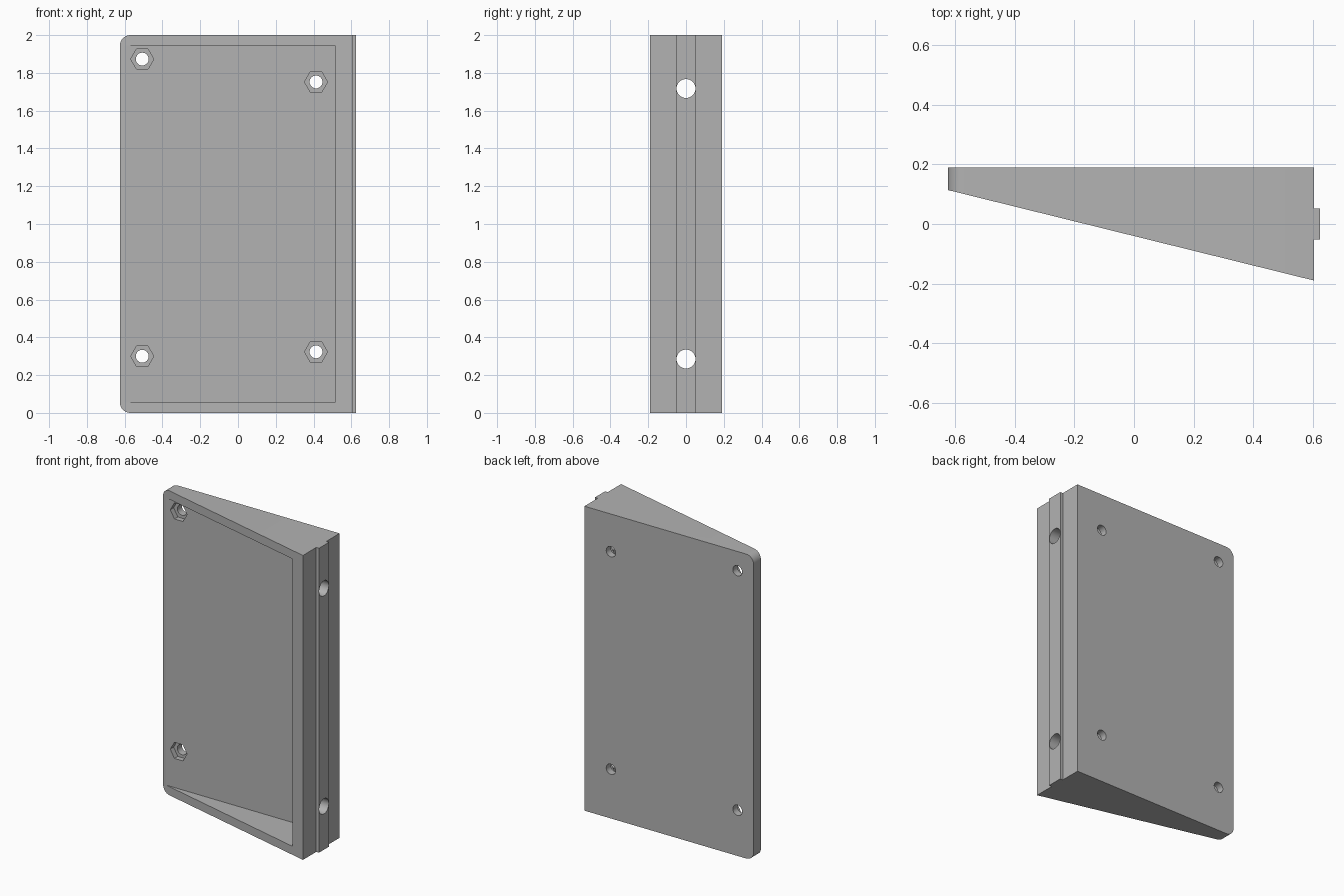
import bpy
import bmesh
import math
from mathutils import Matrix, Vector

if "Cube" in bpy.data.objects:
    bpy.data.objects.remove(bpy.data.objects["Cube"], do_unlink=True)

# Main sizes
HEIGHT = 2.0
LEFT, RIGHT, RIB_END = -0.625, 0.605, 0.625
BACK, FRONT, TIP = 0.19, -0.19, 0.114
FLOOR = 0.108
CORNER = 0.055

grey = bpy.data.materials.new("Grey")
grey.use_nodes = True
grey.diffuse_color = (0.45, 0.45, 0.45, 1)
grey.node_tree.nodes["Principled BSDF"].inputs["Base Color"].default_value = (0.45, 0.45, 0.45, 1)


def finish(name, bm):
    bmesh.ops.recalc_face_normals(bm, faces=bm.faces)
    mesh = bpy.data.meshes.new(name)
    bm.to_mesh(mesh)
    bm.free()
    mesh.materials.append(grey)
    obj = bpy.data.objects.new(name, mesh)
    bpy.context.collection.objects.link(obj)
    return obj


def box(name, low, high):
    low, high = Vector(low), Vector(high)
    bm = bmesh.new()
    place = Matrix.Translation((low + high) / 2) @ Matrix.Diagonal((*(high - low), 1))
    bmesh.ops.create_cube(bm, size=1, matrix=place)
    return finish(name, bm)


def rod(name, centre, radius, length, axis, sides=32):
    bm = bmesh.new()
    turn = Matrix.Rotation(math.pi / 2, 4, axis)
    bmesh.ops.create_cone(bm, cap_ends=True, segments=sides, radius1=radius,
                          radius2=radius, depth=length,
                          matrix=Matrix.Translation(centre) @ turn)
    return finish(name, bm)


def cut(obj, cutters):
    for cutter in cutters:
        mod = obj.modifiers.new("Cut", "BOOLEAN")
        mod.operation = "DIFFERENCE"
        mod.solver = "EXACT"
        mod.object = cutter
        bpy.ops.object.select_all(action="DESELECT")
        bpy.context.view_layer.objects.active = obj
        obj.select_set(True)
        bpy.ops.object.modifier_apply(modifier=mod.name)


# Wedge body: rounded outline pushed through the depth, then sliced along the slope
outline = [(RIGHT, 0), (RIGHT, HEIGHT)]
for z, start in ((HEIGHT - CORNER, 90), (CORNER, 180)):
    for i in range(9):
        a = math.radians(start + i * 90 / 8)
        outline.append((LEFT + CORNER + CORNER * math.cos(a), z + CORNER * math.sin(a)))
bm = bmesh.new()
face = bm.faces.new([bm.verts.new((x, BACK, z)) for x, z in outline])
pushed = bmesh.ops.extrude_face_region(bm, geom=[face])["geom"]
bmesh.ops.translate(bm, vec=(0, FRONT - 0.1 - BACK, 0),
                    verts=[g for g in pushed if isinstance(g, bmesh.types.BMVert)])
slope = Vector((FRONT - TIP, LEFT - RIGHT, 0)).normalized()
sliced = bmesh.ops.bisect_plane(bm, geom=bm.verts[:] + bm.edges[:] + bm.faces[:],
                                plane_co=(LEFT, TIP, 0), plane_no=slope, clear_outer=True)
rim = [g for g in sliced["geom_cut"] if isinstance(g, bmesh.types.BMEdge)]
bmesh.ops.holes_fill(bm, edges=rim, sides=0)
body = finish("wedge_body", bm)

# Raised strip along the thick side
rib = box("side_rib", (RIGHT, -0.052, 0), (RIB_END, 0.052, HEIGHT))

# Front pocket, open toward the thin edge
pocket = box("pocket_cutter", (-0.9, -0.6, 0.056), (0.513, FLOOR, HEIGHT - 0.056))

# Screw holes with hexagonal nut seats in the pocket floor
body_cutters = [pocket]
for x, z in ((-0.507, 1.873), (-0.507, 0.3), (0.413, 1.752), (0.413, 0.323)):
    body_cutters.append(rod("screw_cutter", (x, 0.1, z), 0.034, 0.4, "X"))
    body_cutters.append(rod("nut_cutter", (x, FLOOR - 0.015, z), 0.061, 0.1, "X", 6))

# Side holes through the rib and wall
side_cutters = [rod("side_hole_cutter", (0.55, 0, z), 0.05, 0.3, "Y") for z in (0.285, 1.717)]

# The hexagons need their points along x
for cutter in body_cutters:
    if cutter.name.startswith("nut"):
        xs = [v.co.x for v in cutter.data.vertices]
        if max(xs) - min(xs) < 0.115:
            middle = Vector(((max(xs) + min(xs)) / 2, 0,
                             sum(v.co.z for v in cutter.data.vertices) / len(xs)))
            cutter.data.transform(Matrix.Translation(middle)
                                  @ Matrix.Rotation(math.pi / 6, 4, "Y")
                                  @ Matrix.Translation(-middle))

cut(body, body_cutters + side_cutters)
cut(rib, side_cutters)
for cutter in body_cutters + side_cutters:
    bpy.data.objects.remove(cutter, do_unlink=True)

# Smooth the round parts, keep edges sharp
for obj in (body, rib):
    bpy.ops.object.select_all(action="DESELECT")
    bpy.context.view_layer.objects.active = obj
    obj.select_set(True)
    bpy.ops.object.shade_smooth_by_angle(angle=math.radians(13))
